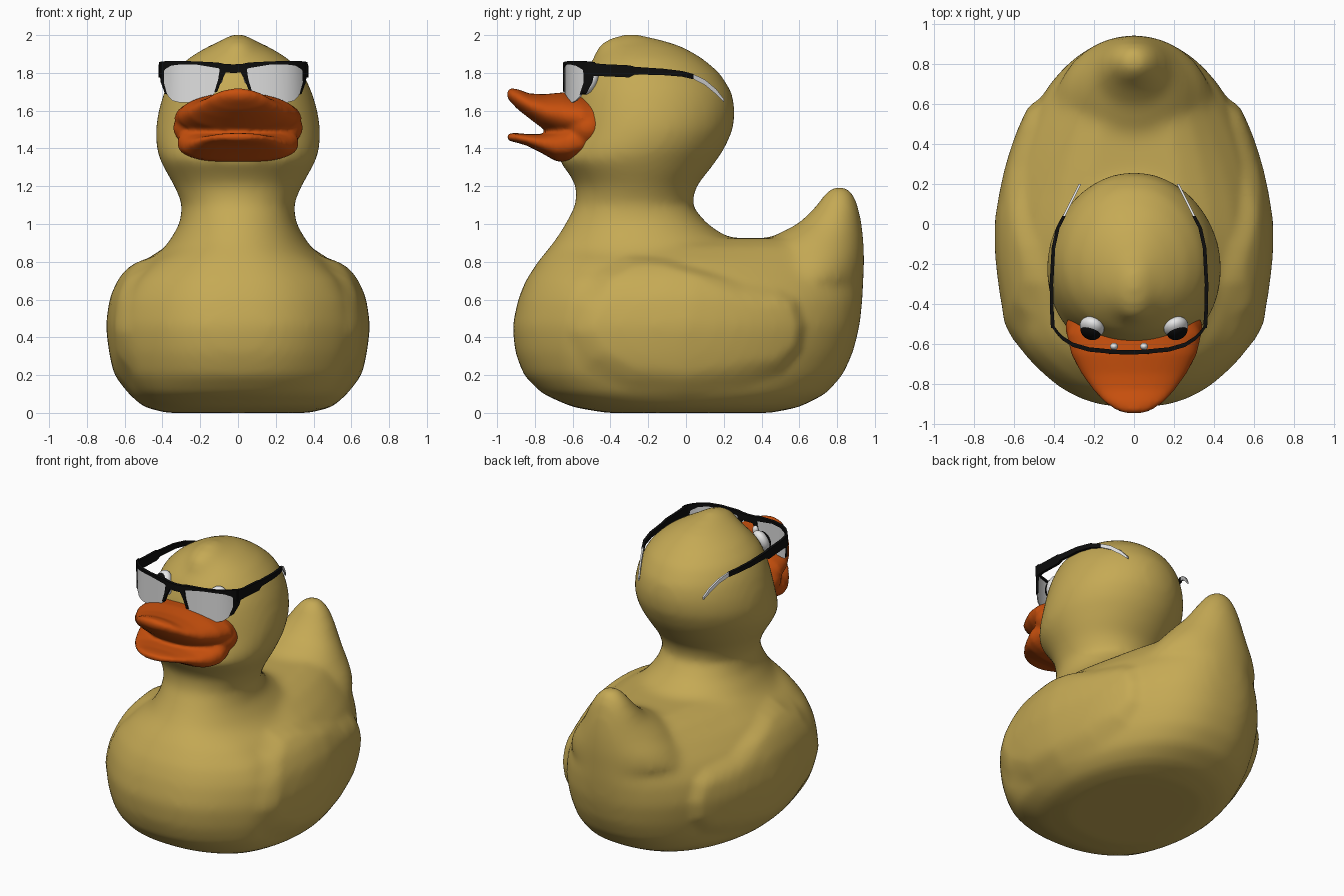
import bpy, bmesh, math
from mathutils import Vector, Matrix
from mathutils.geometry import intersect_point_line

if "Cube" in bpy.data.objects:
    bpy.data.objects.remove(bpy.data.objects["Cube"])

def mat(name, c):
    m = bpy.data.materials.new(name)
    m.diffuse_color = (*c, 1)
    m.use_nodes = True
    m.node_tree.nodes["Principled BSDF"].inputs["Base Color"].default_value = m.diffuse_color
    return m

YELLOW = mat("duck_yellow", (0.56, 0.40, 0.09))
ORANGE = mat("bill_orange", (0.58, 0.08, 0.004))
BLACK = mat("frame_black", (0.004, 0.004, 0.004))
GREY = mat("lens_grey", (0.74, 0.74, 0.74))
WHITE = mat("eye_white", (0.8, 0.8, 0.8))
CX = -0.025                                   # glasses sit slightly off centre

def make(name, bm, m, smooth=True):
    bmesh.ops.recalc_face_normals(bm, faces=bm.faces)
    me = bpy.data.meshes.new(name)
    bm.to_mesh(me)
    bm.free()
    me.materials.append(m)
    for p in me.polygons:
        p.use_smooth = smooth
    ob = bpy.data.objects.new(name, me)
    bpy.context.collection.objects.link(ob)
    return ob

def blend(ob, voxel, iterations):
    """Fuse overlapping shells into one softened skin."""
    m = ob.data.materials[0]
    r = ob.modifiers.new("blend", 'REMESH')
    r.mode = 'VOXEL'
    r.voxel_size = voxel
    s = ob.modifiers.new("soften", 'SMOOTH')
    s.factor = 0.5
    s.iterations = iterations
    dg = bpy.context.evaluated_depsgraph_get()
    me = bpy.data.meshes.new_from_object(ob.evaluated_get(dg))
    ob.modifiers.clear()
    ob.data = me
    if not me.materials:
        me.materials.append(m)
    for p in me.polygons:
        p.use_smooth = True
    return me

def skin(bm, rings):
    """Join closed rings of points into a capped tube."""
    vs = [[bm.verts.new(p) for p in r] for r in rings]
    n = len(vs[0])
    for a, b in zip(vs, vs[1:]):
        for i in range(n):
            bm.faces.new((a[i], a[(i + 1) % n], b[(i + 1) % n], b[i]))
    bm.faces.new(vs[0])
    bm.faces.new(vs[-1])

def clamp(v):
    return max(0, min(1, v))

def oval(a, b, n, seg):
    for i in range(seg):
        t = 2 * math.pi * i / seg
        c, s = math.cos(t), math.sin(t)
        yield (a * math.copysign(abs(c) ** (2 / n), c),
               b * math.copysign(abs(s) ** (2 / n), s))

def stack(bm, rows, n, egg=lambda y, z: 1):
    """Horizontal rings: (z, front y, back y, half width), width tapered by egg."""
    skin(bm, [[(u * egg((f + k) / 2 + v, z), (f + k) / 2 + v, z)
               for u, v in oval(w, (k - f) / 2, n, 64)] for z, f, k, w in rows])

def body_egg(y, z):
    back = (.2 + .22 * clamp((z - .55) / .25)) * max(0, y)
    return 1 - back + .06 * math.exp(-((y + .6) / .13) ** 2)

def head_egg(y, z):
    return 1 - .15 * (y + .2) * clamp((z - 1.1) / .2)

def ball(bm, loc, radii, tilt=0, turn=0):
    M = (Matrix.Translation(loc) @ Matrix.Rotation(turn, 4, 'Z') @ Matrix.Rotation(tilt, 4, 'X')
         @ Matrix.Diagonal((*radii, 1)))
    bmesh.ops.create_uvsphere(bm, u_segments=32, v_segments=20, radius=1, matrix=M)

# Body, tail, neck, head and forelock, blended into one skin
bm = bmesh.new()
stack(bm, [(0, -.42, .45, .38), (.03, -.60, .60, .50), (.1, -.76, .74, .58),
           (.2, -.86, .83, .622), (.32, -.905, .885, .65), (.46, -.92, .92, .667),
           (.6, -.89, .935, .65), (.7, -.85, .94, .605), (.8, -.785, .945, .51),
           (.88, -.72, .94, .385), (.925, -.66, .92, .25)], 2.4, body_egg)
stack(bm, [(.7, .25, .94, .40), (.8, .36, .945, .345), (.9, .41, .943, .27), (.95, .49, .938, .23),
           (1.0, .59, .932, .19), (1.08, .675, .917, .145), (1.15, .725, .895, .10),
           (1.185, .755, .868, .065), (1.204, .79, .83, .03)], 2.0)
stack(bm, [(.75, -.78, .34, .50), (.9, -.705, .28, .37), (.95, -.67, .19, .34),
           (1.0, -.64, .115, .31),
           (1.1, -.585, .03, .295), (1.2, -.58, .055, .335), (1.28, -.63, .12, .38),
           (1.34, -.68, .165, .41), (1.4, -.66, .205, .43), (1.5, -.62, .25, .438),
           (1.6, -.605, .262, .422), (1.7, -.585, .243, .393), (1.8, -.545, .18, .345),
           (1.88, -.48, .085, .262), (1.94, -.43, -.02, .16), (1.98, -.36, -.14, .07)],
      2.03, head_egg)
ball(bm, (0, -.29, 1.885), (.13, .20, .122))
body = make("duck_body", bm, YELLOW)
me = blend(body, 0.022, 20)

# Raised wings: push the skin outward inside a side outline (y, z)
WING = [(-.60, .60), (-.47, .78), (-.3, .85), (-.1, .83), (.1, .77), (.3, .70), (.5, .67),
        (.6, .61), (.65, .47), (.63, .33), (.52, .2), (.3, .11), (0, .07), (-.3, .1),
        (-.55, .22), (-.65, .42)]
EDGES = [(Vector((*a, 0)), Vector((*b, 0))) for a, b in zip(WING, WING[1:] + WING[:1])]

def wing_depth(y, z):
    p, d, inside = Vector((y, z, 0)), 9, False
    for a, b in EDGES:
        t = intersect_point_line(p, a, b)[1]
        d = min(d, (p - a.lerp(b, clamp(t))).length)
        if (a.y > z) != (b.y > z) and y < (b.x - a.x) * (z - a.y) / (b.y - a.y) + a.x:
            inside = not inside
    return d if inside else 0

moves = []
for v in me.vertices:
    y, z = v.co.y, v.co.z
    if abs(v.co.x) > .2 and .06 < z < .86 and -.67 < y < .67:
        soft = .17 - .08 * max(clamp((z - .5) / .2) * clamp((y + .5) / .3), clamp((y - .3) / .25))
        t = clamp(wing_depth(y, z) / soft)
        moves.append((v, v.normal * (.034 * t * t * (3 - 2 * t))))
for v, d in moves:
    v.co += d
low = min(v.co.z for v in me.vertices)
for v in me.vertices:
    v.co.z -= low
s = body.modifiers.new("soften_wings", 'SMOOTH')
s.factor = 0.5
s.iterations = 4

# Bill: upright rings (y, centre z, half width, half height), both halves fused at the base
def bill(bm, rows, n):
    skin(bm, [[(u, y, z + v) for u, v in oval(w, h, n, 40)] for y, z, w, h in rows])

bm = bmesh.new()
bill(bm, [(-.42, 1.55, .29, .11), (-.55, 1.56, .338, .128), (-.65, 1.575, .315, .122),
          (-.75, 1.593, .262, .094), (-.83, 1.625, .205, .066), (-.89, 1.66, .15, .054),
          (-.93, 1.683, .09, .036), (-.947, 1.688, .04, .018)], 2.0)
bill(bm, [(-.45, 1.45, .26, .09), (-.55, 1.44, .315, .10), (-.62, 1.427, .322, .102),
          (-.69, 1.415, .295, .082), (-.76, 1.425, .255, .052), (-.84, 1.445, .195, .031),
          (-.90, 1.457, .14, .025), (-.935, 1.46, .08, .02), (-.947, 1.46, .04, .014)], 2.5)
ball(bm, (0, -.52, 1.51), (.345, .17, .16))
blend(make("bill", bm, ORANGE), 0.012, 7)

# Eyes
for side, nm in ((1, "right"), (-1, "left")):
    bm = bmesh.new()
    ball(bm, (side * .21, -.515, 1.76), (.063, .046, .078), -.4, side * .4)
    make(nm + "_eye", bm, WHITE)
    bm = bmesh.new()
    ball(bm, (side * .216, -.537, 1.762), (.053, .036, .066), -.4, side * .4)
    make(nm + "_pupil", bm, BLACK)

# Glasses front: flat outlines (x, z) wrapped on a curve
def wrap(x, z, off=0):
    return (CX + x, -.645 + .3 * x * x + 28 * x ** 6 + off, z)

def strip(name, strips, m, thick, off=0):
    """Mirrored curved plates from rows of (x1, z1, x2, z2) edge pairs."""
    bm = bmesh.new()
    for rows in strips:
        for f in (1, -1):
            skin(bm, [[wrap(f * a, b, off), wrap(f * c, d, off),
                       wrap(f * c, d, off + thick), wrap(f * a, b, off + thick)]
                      for a, b, c, d in rows])
    ob = make(name, bm, m)
    bpy.context.view_layer.objects.active = ob
    ob.select_set(True)
    bpy.ops.object.shade_smooth_by_angle(angle=math.radians(35))
    ob.select_set(False)

def row(x, top, bottom):
    return (x, top, x, bottom)

strip("lenses", [[row(*r) for r in (
    (.055, 1.825, 1.80), (.075, 1.835, 1.74), (.095, 1.84, 1.695), (.13, 1.842, 1.665),
    (.17, 1.845, 1.65), (.22, 1.847, 1.642), (.28, 1.847, 1.642), (.32, 1.845, 1.652),
    (.345, 1.842, 1.675), (.362, 1.84, 1.715), (.378, 1.83, 1.80))]], GREY, .008)
brow = [row(*r) for r in (
    (0, 1.845, 1.80), (.05, 1.848, 1.802), (.08, 1.855, 1.825), (.2, 1.861, 1.845),
    (.28, 1.863, 1.845), (.33, 1.863, 1.838), (.36, 1.862, 1.82), (.38, 1.86, 1.79),
    (.392, 1.857, 1.785))]
inner = [(.035, 1.81, .07, 1.83), (.062, 1.76, .08, 1.765), (.085, 1.70, .1, 1.70)]
outer = [(.366, 1.815, .392, 1.81), (.368, 1.75, .384, 1.75), (.35, 1.685, .362, 1.69)]
strip("glasses_frame", [brow, inner, outer], BLACK, .022, -.007)

# Temples and tips: (x, y, z, half height)
def arms(name, path, m, t):
    bm = bmesh.new()
    for f in (1, -1):
        skin(bm, [[(CX + f * (x + a * t), y, z + b * h)
                   for a, b in ((-1, -1), (1, -1), (1, 1), (-1, 1))] for x, y, z, h in path])
    make(name, bm, m, False)

arms("temples", [(.38, -.52, 1.82, .038), (.385, -.45, 1.815, .032), (.388, -.3, 1.808, .032),
                 (.386, -.27, 1.812, .02), (.378, -.12, 1.805, .017), (.356, -.02, 1.795, .015),
                 (.325, .04, 1.78, .014)], BLACK, .009)
arms("temple_tips", [(.325, .04, 1.78, .013), (.295, .1, 1.75, .014), (.265, .16, 1.70, .014),
                     (.245, .2, 1.655, .008)], GREY, .006)

# Nose pads
bm = bmesh.new()
for f in (1, -1):
    ball(bm, (CX + f * .075, -.612, 1.77), (.02, .018, .03))
make("nose_pads", bm, WHITE)
